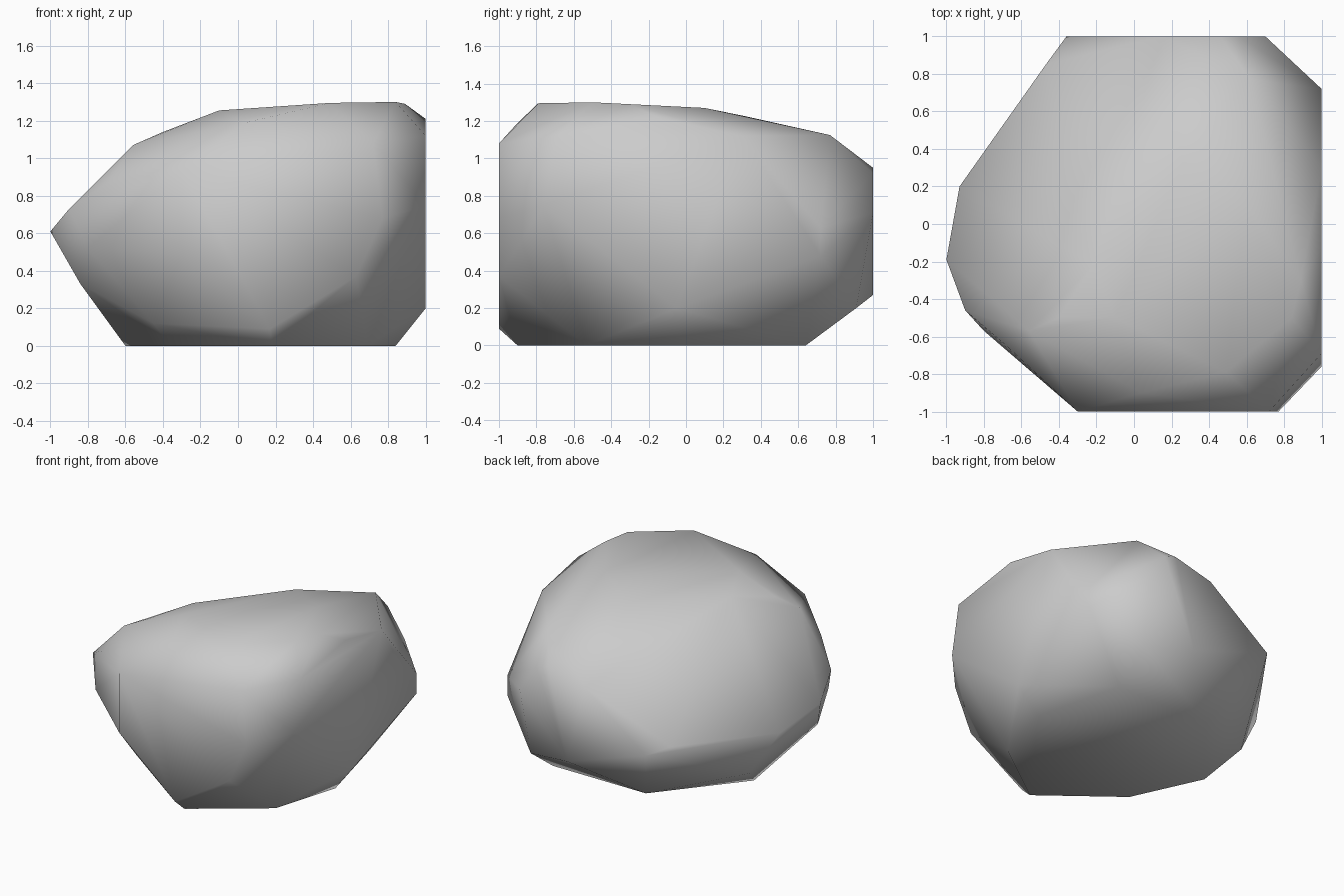
import bpy
import bmesh

# Corner points of the boulder, grouped in bands from the ground up
base = [(.18, -.9, 0), (.69, -.53, 0), (.84, -.03, 0), (.67, .64, 0),
        (-.11, .64, 0), (-.6, .04, 0), (-.36, -.48, 0)]
lower = [(.17, -1, .09), (.63, -1, .37), (1, -.05, .2), (.67, .91, .2),
         (.3, 1, .27), (-.73, .28, .18), (-.84, -.385, .33), (-.45, -.58, .12)]
waist = [(.77, -1, .68), (1, -.76, .75), (1, .72, .48), (1, .72, .63),
         (.7, 1, .71), (-.36, 1, .49), (-.47, .85, .53), (-.93, .2, .51),
         (-1, -.19, .61), (-.9, -.46, .73), (-.8, -.57, .52), (-.3, -1, .49)]
shoulder = [(-.3, -1, .94), (.72, -1, 1.08), (1, -.69, 1.12), (1, .3, 1.12),
            (.56, 1, .92), (.46, 1, .95), (.15, 1, .87), (-.69, -.64, .87)]
crown = [(.04, -.9, 1.19), (.49, -.79, 1.295), (.84, -.5, 1.3), (.89, -.3, 1.29),
         (1, -.13, 1.21), (.62, .77, 1.125), (.26, .32, 1.225), (.6, .1, 1.27),
         (-.22, -.22, 1.2), (-.1, -.5, 1.255), (-.4, -.5, 1.14), (-.56, -.57, 1.07)]

# Wrap a skin around the points
bm = bmesh.new()
for band in (base, lower, waist, shoulder, crown):
    for point in band:
        bm.verts.new(point)
bmesh.ops.convex_hull(bm, input=bm.verts[:])
bmesh.ops.delete(bm, geom=[v for v in bm.verts if not v.link_faces], context='VERTS')
bmesh.ops.recalc_face_normals(bm, faces=bm.faces[:])

# Soft shading over the coarse facets
for face in bm.faces:
    face.smooth = True

mesh = bpy.data.meshes.new("boulder")
bm.to_mesh(mesh)
bm.free()
boulder = bpy.data.objects.new("boulder", mesh)
bpy.context.collection.objects.link(boulder)
